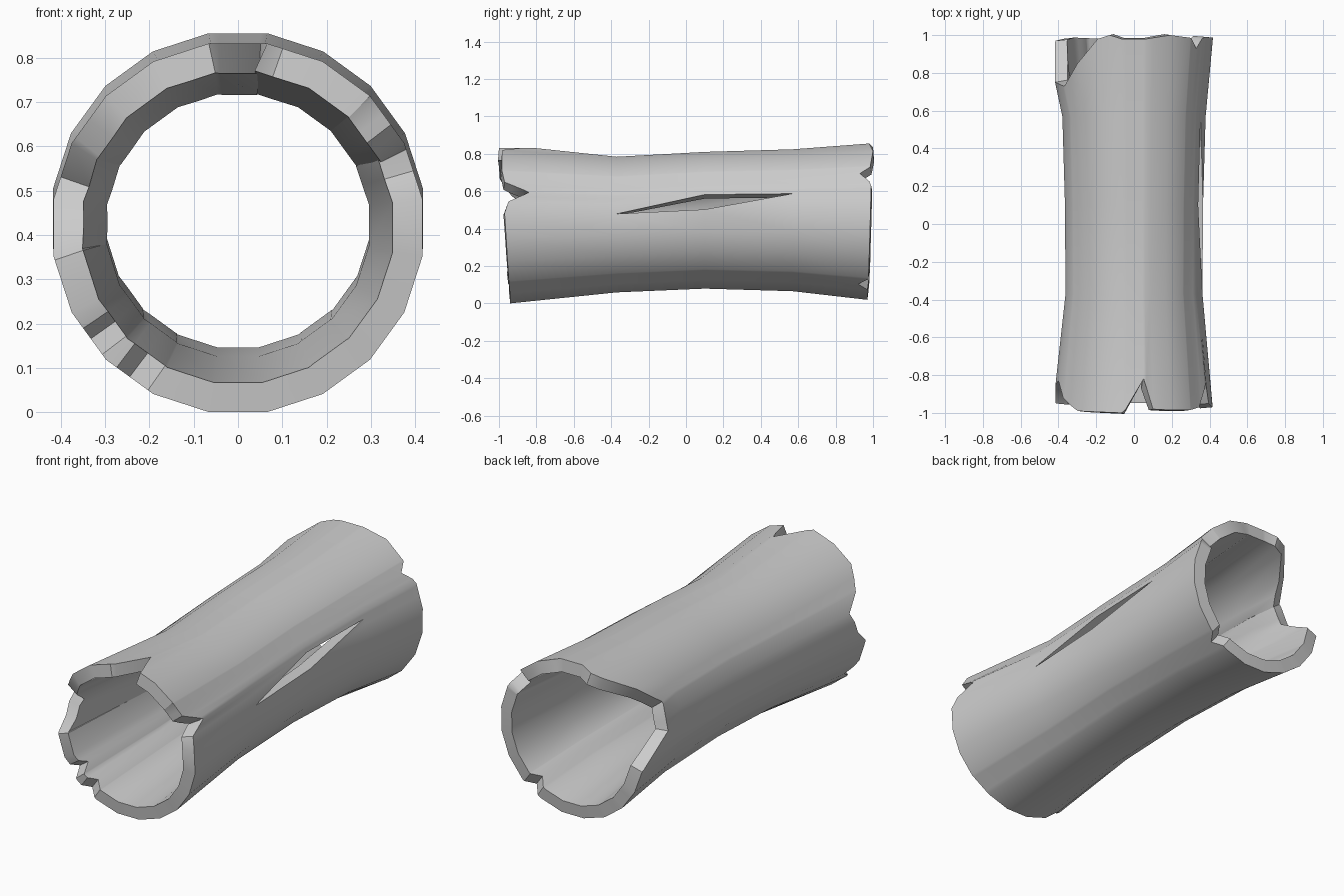
import bpy, bmesh
from math import radians, cos, sin

if "Cube" in bpy.data.objects:
    bpy.data.objects.remove(bpy.data.objects["Cube"])

# Torn end outlines: angle around the log (0 = +x, 90 = top) -> y position
FRONT = [(0, -.965), (9, -.97), (18, -.95), (25, -.84), (34, -.97), (45, -.985),
         (63, -.985), (76, -.98), (83, -.82), (96, -.98), (99, -1), (135, -.99),
         (144, -.96), (153, -.92), (164, -.83), (180, -.88), (190, -.95), (207, -.95),
         (213, -.94), (217, -.88), (223, -.95), (229, -.95), (234, -.90),
         (241, -.94), (297, -.94), (360, -.965)]
BACK = [(0, .985), (27, .99), (31, .98), (38, .93), (44, .985), (63, 1), (81, .98),
        (99, .98), (108, 1), (117, .98), (135, .85), (151, .73), (171, .75),
        (190, .97), (207, .98), (261, .97), (300, .97), (307, .92), (313, .975), (360, .985)]
# Cross sections: y (None = torn end), centre height, radius
RINGS = [(None, .4165, .421), (-.37, .422, .367), (.10, .445, .370),
         (.57, .445, .384), (None, .4375, .423)]
SIDES, STEP = 20, 18
SLIT_LOW, SLIT_HIGH = 9, 22


def outline(table, a):
    for (a0, y0), (a1, y1) in zip(table, table[1:]):
        if a0 <= a <= a1:
            return y0 + (y1 - y0) * (a - a0) / (a1 - a0)


def ring_point(a, y, centre, r):
    # keep extra points on the flats of the 20-sided section
    off = (a + 9) % STEP - 9
    if a % STEP == 9:
        d = r
    else:
        d = r * cos(radians(9)) / cos(radians(off))
    return (d * cos(radians(a)), y, centre + d * sin(radians(a)))


angles = {9 + STEP * i for i in range(SIDES)} | {SLIT_LOW, SLIT_HIGH}
angles |= {a for a, _ in FRONT + BACK if 0 < a < 360}
angles = sorted(angles)

# Outer bark sheet
bm = bmesh.new()
grid = []
for i, (y, c, r) in enumerate(RINGS):
    row = []
    for a in angles:
        yy = y if y is not None else outline(FRONT if i == 0 else BACK, a)
        row.append(bm.verts.new(ring_point(a, yy, c, r)))
    grid.append(row)

lo, hi = angles.index(SLIT_LOW), angles.index(SLIT_HIGH)
n = len(angles)
for i in range(len(RINGS) - 1):
    for j in range(n):
        k = (j + 1) % n
        if i in (1, 2) and lo <= j < hi:
            continue
        bm.faces.new((grid[i][k], grid[i][j], grid[i + 1][j], grid[i + 1][k]))

# Slit: only the outer halves of these two panels are kept
for j in range(lo, hi):
    bm.faces.new((grid[1][j + 1], grid[1][j], grid[2][hi]))
    bm.faces.new((grid[3][j], grid[3][j + 1], grid[2][lo]))

mesh = bpy.data.meshes.new("hollow_log")
bm.to_mesh(mesh)
bm.free()
log = bpy.data.objects.new("hollow_log", mesh)
bpy.context.collection.objects.link(log)

# Wall thickness, inward
wall = log.modifiers.new("wall", 'SOLIDIFY')
wall.thickness = .068
wall.offset = -1
bpy.context.view_layer.objects.active = log
log.select_set(True)
bpy.ops.object.modifier_apply(modifier="wall")
bpy.ops.object.shade_smooth_by_angle(angle=radians(35))
